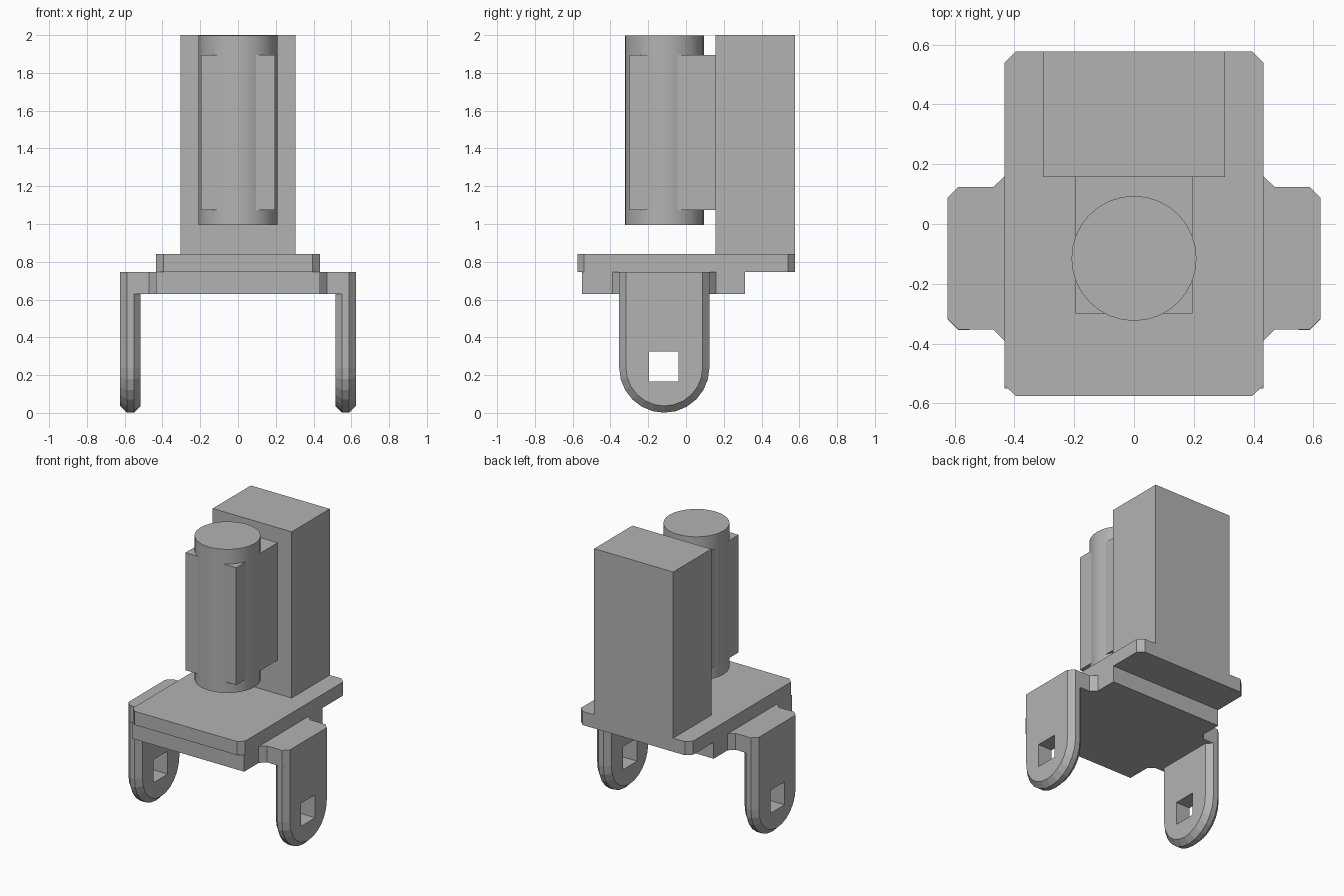
import bpy
import bmesh
from math import pi, sin, cos

default = bpy.data.objects.get("Cube")
if default:
    bpy.data.objects.remove(default, do_unlink=True)

grey = bpy.data.materials.new("plain grey")
grey.use_nodes = True
colour = (0.45, 0.45, 0.45, 1)
grey.diffuse_color = colour
grey.node_tree.nodes["Principled BSDF"].inputs["Base Color"].default_value = colour


def loft(name, loops):
    """Skin a stack of matching closed loops and cap both ends."""
    bm = bmesh.new()
    rings = [[bm.verts.new(p) for p in loop] for loop in loops]
    count = len(rings[0])
    for a, b in zip(rings, rings[1:]):
        for i in range(count):
            j = (i + 1) % count
            bm.faces.new((a[i], a[j], b[j], b[i]))
    bm.faces.new(rings[0][::-1])
    bm.faces.new(rings[-1])
    bmesh.ops.recalc_face_normals(bm, faces=bm.faces)
    mesh = bpy.data.meshes.new(name)
    bm.to_mesh(mesh)
    bm.free()
    mesh.materials.append(grey)
    obj = bpy.data.objects.new(name, mesh)
    bpy.context.collection.objects.link(obj)
    return obj


def slab(name, outline, bottom, top):
    return loft(name, [[(x, y, z) for x, y in outline] for z in (bottom, top)])


def box(name, x0, x1, y0, y1, z0, z1):
    return slab(name, [(x0, y0), (x1, y0), (x1, y1), (x0, y1)], z0, z1)


def mirrored(half):
    return half + [(-x, y) for x, y in reversed(half)]


def activate(obj):
    bpy.ops.object.select_all(action="DESELECT")
    obj.select_set(True)
    bpy.context.view_layer.objects.active = obj


mid_y = -0.115  # shared centre line of legs and cylinder

# Top plate with clipped corners
slab("top_plate", mirrored([(0.395, -0.575), (0.433, -0.54), (0.433, 0.54), (0.395, 0.577)]),
     0.745, 0.84)

# Lower plate with a side arm over each leg
slab("lower_plate", mirrored([
    (0.433, -0.55), (0.433, -0.39), (0.47, -0.353), (0.588, -0.353), (0.624, -0.317),
    (0.624, 0.088), (0.588, 0.124), (0.47, 0.124), (0.433, 0.16), (0.433, 0.313)]),
    0.63, 0.745)


# Round-ended legs with bevelled rims and a square hole
def leg_outline(x, radius):
    steps = 12
    arc = [(x, mid_y - radius * cos(pi * i / steps), 0.24 - radius * sin(pi * i / steps))
           for i in range(steps + 1)]
    return [(x, mid_y - radius, 0.63)] + arc + [(x, mid_y + radius, 0.63)]


for side, label in ((1, "left"), (-1, "right")):
    sections = [(0.515, 0.203), (0.551, 0.239), (0.588, 0.239), (0.624, 0.203)]
    leg = loft(label + "_leg", [leg_outline(side * x, r) for x, r in sections])
    cutter = box("hole_cutter", side * 0.57 - 0.2, side * 0.57 + 0.2, -0.197, -0.04, 0.165, 0.325)
    cutter.hide_render = True
    hole = leg.modifiers.new("hole", "BOOLEAN")
    hole.operation = "DIFFERENCE"
    hole.solver = "EXACT"
    hole.object = cutter
    activate(leg)
    bpy.ops.object.modifier_apply(modifier="hole")
    bpy.data.objects.remove(cutter, do_unlink=True)

# Tall rear column
box("rear_column", -0.305, 0.305, 0.157, 0.577, 0.84, 2.0)

# Block joining the cylinder to the column
box("cylinder_bracket", -0.196, 0.196, -0.3, 0.157, 1.075, 1.895)

# Upright cylinder
sides = 32
cylinder = slab("cylinder", [(0.209 * cos(2 * pi * i / sides), mid_y + 0.209 * sin(2 * pi * i / sides))
                             for i in range(sides)], 0.995, 1.997)
activate(cylinder)
bpy.ops.object.shade_smooth_by_angle()
